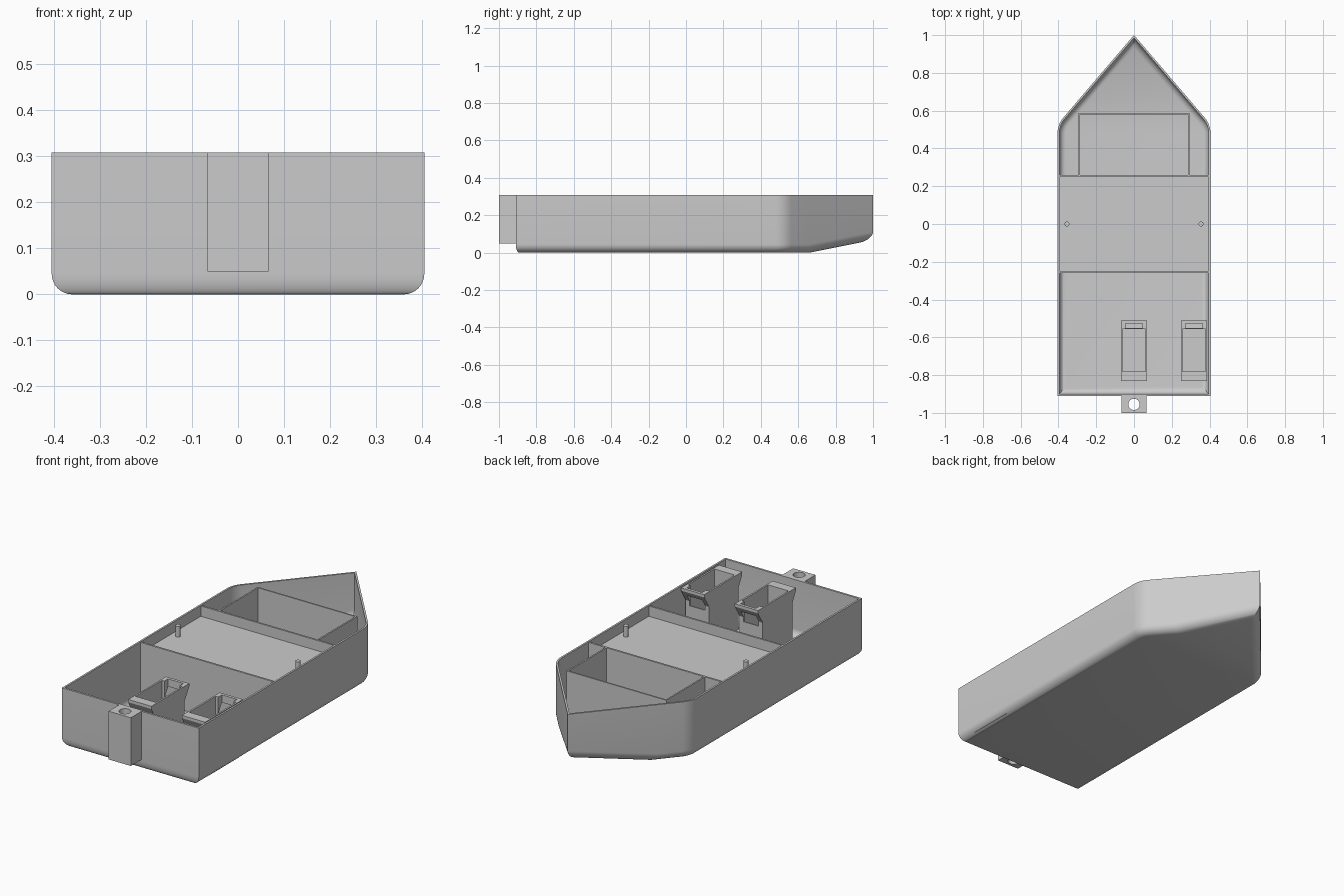
import bpy, bmesh, math

cube = bpy.data.objects.get("Cube")
if cube:
    bpy.data.objects.remove(cube, do_unlink=True)

grey = bpy.data.materials.new("plain grey")
grey.use_nodes = True
colour = (0.6, 0.6, 0.6, 1)
grey.diffuse_color = colour
grey.node_tree.nodes["Principled BSDF"].inputs["Base Color"].default_value = colour


def finish(name, bm):
    bmesh.ops.recalc_face_normals(bm, faces=bm.faces[:])
    mesh = bpy.data.meshes.new(name)
    bm.to_mesh(mesh)
    bm.free()
    mesh.materials.append(grey)
    obj = bpy.data.objects.new(name, mesh)
    bpy.context.collection.objects.link(obj)
    return obj


def prism(name, points, place, start, end):
    """Extrude a 2D profile; place(u, v, w) gives the 3D position."""
    bm = bmesh.new()
    a = [bm.verts.new(place(u, v, start)) for u, v in points]
    b = [bm.verts.new(place(u, v, end)) for u, v in points]
    bm.faces.new(a)
    bm.faces.new(b[::-1])
    for i in range(len(a)):
        j = (i + 1) % len(a)
        bm.faces.new((a[i], a[j], b[j], b[i]))
    return finish(name, bm)


def box(name, x, y, z):
    rect = [(x[0], y[0]), (x[1], y[0]), (x[1], y[1]), (x[0], y[1])]
    return prism(name, rect, lambda u, v, w: (u, v, w), *z)


def cylinder(name, x, y, radius, z, sides=24):
    turn = [2 * math.pi * i / sides for i in range(sides)]
    ring = [(x + radius * math.cos(t), y + radius * math.sin(t)) for t in turn]
    return prism(name, ring, lambda u, v, w: (u, v, w), *z)


def select_only(obj):
    bpy.ops.object.select_all(action='DESELECT')
    obj.select_set(True)
    bpy.context.view_layer.objects.active = obj


def cut(obj, cutter):
    select_only(obj)
    mod = obj.modifiers.new("cut", 'BOOLEAN')
    mod.operation = 'DIFFERENCE'
    mod.solver = 'EXACT'
    mod.object = cutter
    bpy.ops.object.modifier_apply(modifier=mod.name)
    bpy.data.objects.remove(cutter, do_unlink=True)


# Hull dimensions
HALF, STERN, TOP = 0.405, -0.91, 0.308
BILGE, WALL = 0.045, 0.01
BOW_ANGLE, SHOULDER, SHOULDER_Y = math.radians(40.6), 0.127, 0.48
RISE_Y, RISE = 0.66, 0.2


def half_outline(d, stern_shift):
    """Right half of the plan outline, inset by d, from stern to bow tip."""
    pts = [(HALF - d, STERN + stern_shift)]
    for i in range(9):
        t = BOW_ANGLE * i / 8
        r = SHOULDER - d
        pts.append((HALF - SHOULDER + r * math.cos(t), SHOULDER_Y + r * math.sin(t)))
    tip = 1 - d / math.sin(BOW_ANGLE)
    pts.append(((tip - RISE_Y) * math.tan(BOW_ANGLE), RISE_Y))
    pts.append((0, tip))
    return pts


def bilge(radius):
    """Inset and height pairs from the gunwale down round to the floor."""
    arc = [math.pi / 2 * i / 8 for i in range(9)]
    return [(BILGE - radius, None)] + [
        (BILGE - radius * math.cos(t), BILGE - radius * math.sin(t)) for t in arc]


def make_hull():
    bm = bmesh.new()

    def ring(d, h, shift):
        half = half_outline(d, shift)
        full = half + [(-x, y) for x, y in half[-2::-1]]
        return [bm.verts.new((x, y, TOP if h is None else
                              h + RISE * max(0, y - RISE_Y))) for x, y in full]

    outer = [ring(d, h, 0.4 * d) for d, h in bilge(BILGE)]
    inner = [ring(d, h, 1.1 * d) for d, h in bilge(BILGE - WALL)]
    loops = outer[::-1] + inner
    for a, b in zip(loops, loops[1:]):
        for i in range(len(a)):
            j = (i + 1) % len(a)
            bm.faces.new((a[i], a[j], b[j], b[i]))
    # Bottom and floor, as strips from side to side
    for loop in (outer[-1], inner[-1]):
        n = len(loop)
        for i in range(n // 2):
            quad = [loop[i], loop[i + 1], loop[n - 2 - i], loop[n - 1 - i]]
            bm.faces.new(list(dict.fromkeys(quad)))
    return finish("hull", bm)


hull = make_hull()
select_only(hull)
bpy.ops.object.shade_smooth_by_angle(angle=math.radians(30))

# Bulkheads shaped to the hull section
section = [(0.398, TOP - 0.003), (0.398, 0.045), (0.385, 0.018), (0.36, 0.006)]
section += [(-x, z) for x, z in section[::-1]]
for name, y in (("rear_bulkhead", -0.26), ("front_bulkhead", 0.25)):
    prism(name, section, lambda u, v, w: (u, w, v), y, y + 0.01)

# Middle deck with its two pins
box("middle_deck", (-0.398, 0.398), (-0.255, 0.255), (0.24, 0.25))
for side, x in (("right", -0.355), ("left", 0.355)):
    cylinder(side + "_deck_pin", x, 0, 0.013, (0.245, 0.308))

# Open box in the bow
for side, x in (("right", -0.295), ("left", 0.287)):
    box(side + "_bow_box_wall", (x, x + 0.008), (0.255, 0.588), (0.006, 0.305))
box("front_bow_box_wall", (-0.295, 0.295), (0.58, 0.588), (0.006, 0.305))

# Flared motor mounts with a pocket and a front slot
mount_side = [(-0.83, 0.305), (-0.51, 0.305), (-0.51, 0.29), (-0.55, 0.225),
              (-0.55, 0.008), (-0.80, 0.008), (-0.80, 0.235), (-0.83, 0.29)]
for name, x in (("middle_motor_mount", 0), ("left_motor_mount", 0.318)):
    mount = prism(name, mount_side, lambda u, v, w: (w, u, v), x - 0.069, x + 0.069)
    cut(mount, box("pocket", (x - 0.06, x + 0.06), (-0.78, -0.557), (0.05, 0.4)))
    cut(mount, box("slot", (x - 0.045, x + 0.045), (-0.57, -0.526), (0.2, 0.4)))

# Rudder block on the stern with its shaft hole
block = box("rudder_block", (-0.066, 0.066), (-1.0, STERN + 0.005), (0.05, TOP))
cut(block, cylinder("shaft_hole", 0, -0.955, 0.03, (0, 0.4)))
